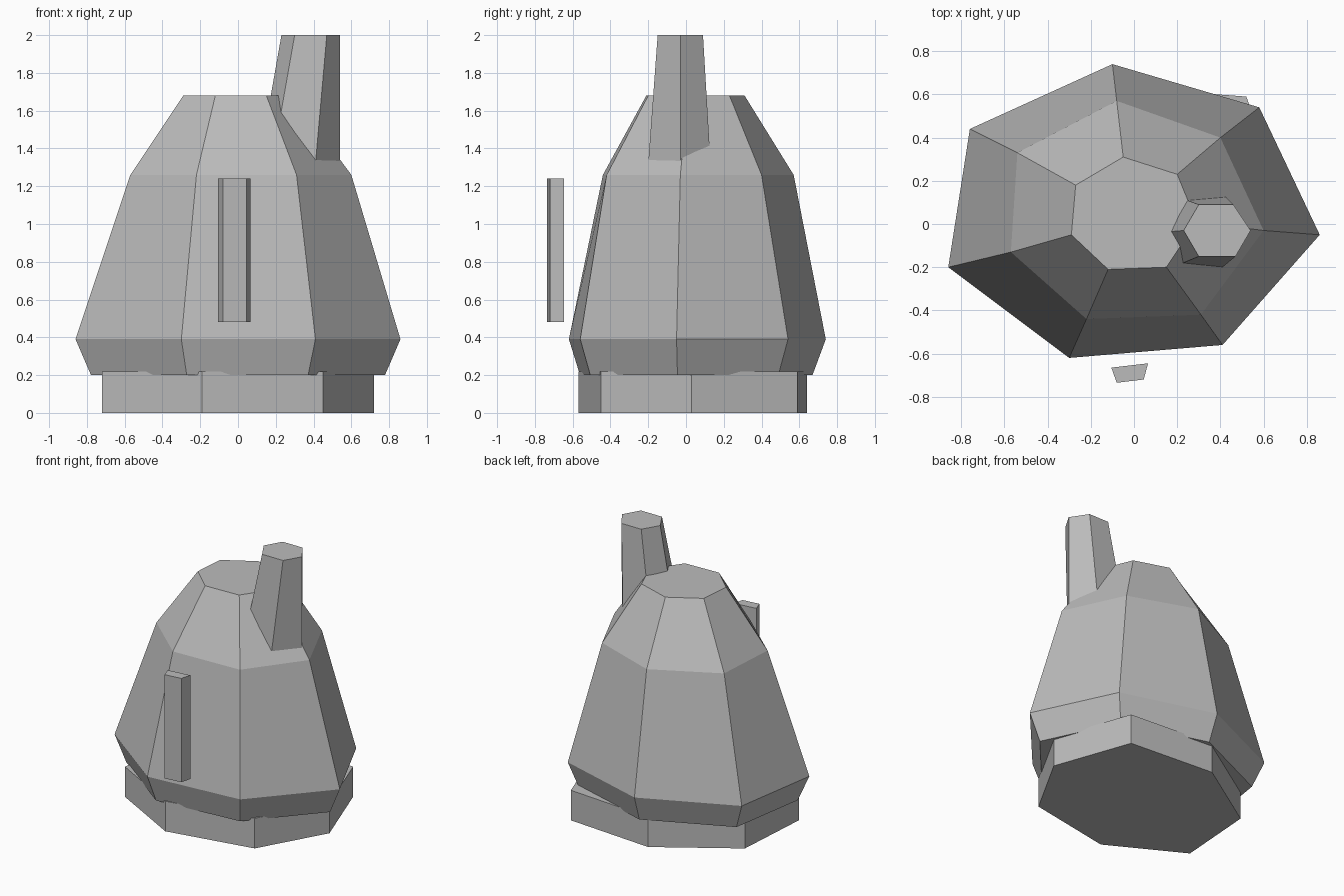
import bpy, bmesh

if "Cube" in bpy.data.objects:
    bpy.data.objects.remove(bpy.data.objects["Cube"])

grey = bpy.data.materials.new("grey clay")
grey.diffuse_color = (0.5, 0.5, 0.5, 1)
grey.use_nodes = True
grey.node_tree.nodes["Principled BSDF"].inputs["Base Color"].default_value = grey.diffuse_color


def loft(name, rings):
    """Closed flat-shaded solid through rings of (z, [(x, y), ...])."""
    bm = bmesh.new()
    loops = [[bm.verts.new((x, y, z)) for x, y in pts] for z, pts in rings]
    n = len(loops[0])
    for low, high in zip(loops, loops[1:]):
        for i in range(n):
            j = (i + 1) % n
            bm.faces.new((low[i], low[j], high[j], high[i]))
    bm.faces.new(loops[0][::-1])
    bm.faces.new(loops[-1])
    bmesh.ops.recalc_face_normals(bm, faces=bm.faces)
    mesh = bpy.data.meshes.new(name)
    bm.to_mesh(mesh)
    bm.free()
    mesh.materials.append(grey)
    obj = bpy.data.objects.new(name, mesh)
    bpy.context.collection.objects.link(obj)
    return obj


# Seven-sided foundation
foot = [(0.72, 0.03), (0.52, 0.59), (-0.14, 0.64), (-0.68, 0.29),
        (-0.72, -0.28), (-0.19, -0.57), (0.45, -0.45)]
loft("foundation", [(0.0, foot), (0.22, foot)])

# Irregular seven-sided hut body with flared skirt and domed roof
wide = [(0.86, -0.05), (0.58, 0.54), (-0.10, 0.74), (-0.76, 0.44),
        (-0.86, -0.20), (-0.30, -0.62), (0.41, -0.56)]
shoulder = [(0.60, -0.03), (0.40, 0.40), (-0.08, 0.57), (-0.54, 0.33),
            (-0.57, -0.13), (-0.22, -0.44), (0.31, -0.42)]
crown = [(0.29, 0.01), (0.20, 0.23), (-0.05, 0.31), (-0.27, 0.18),
         (-0.29, -0.05), (-0.12, -0.21), (0.15, -0.20)]
skirt = [(x * 0.905, y * 0.905) for x, y in wide]
loft("hut_body", [(0.2, skirt), (0.39, wide), (1.26, shoulder), (1.68, crown)])

# Leaning six-sided chimney
loft("chimney", [
    (1.32, [(0.54, -0.03), (0.42, 0.13), (0.19, 0.13),
            (0.11, -0.04), (0.18, -0.20), (0.41, -0.20)]),
    (2.0, [(0.54, -0.03), (0.46, 0.09), (0.30, 0.09),
           (0.23, -0.03), (0.30, -0.15), (0.47, -0.15)])])

# Upright bar floating in front of the wall
bar = [(-0.08, -0.735), (0.045, -0.72), (0.065, -0.645), (-0.105, -0.665)]
loft("front_bar", [(0.48, bar), (1.24, bar)])
